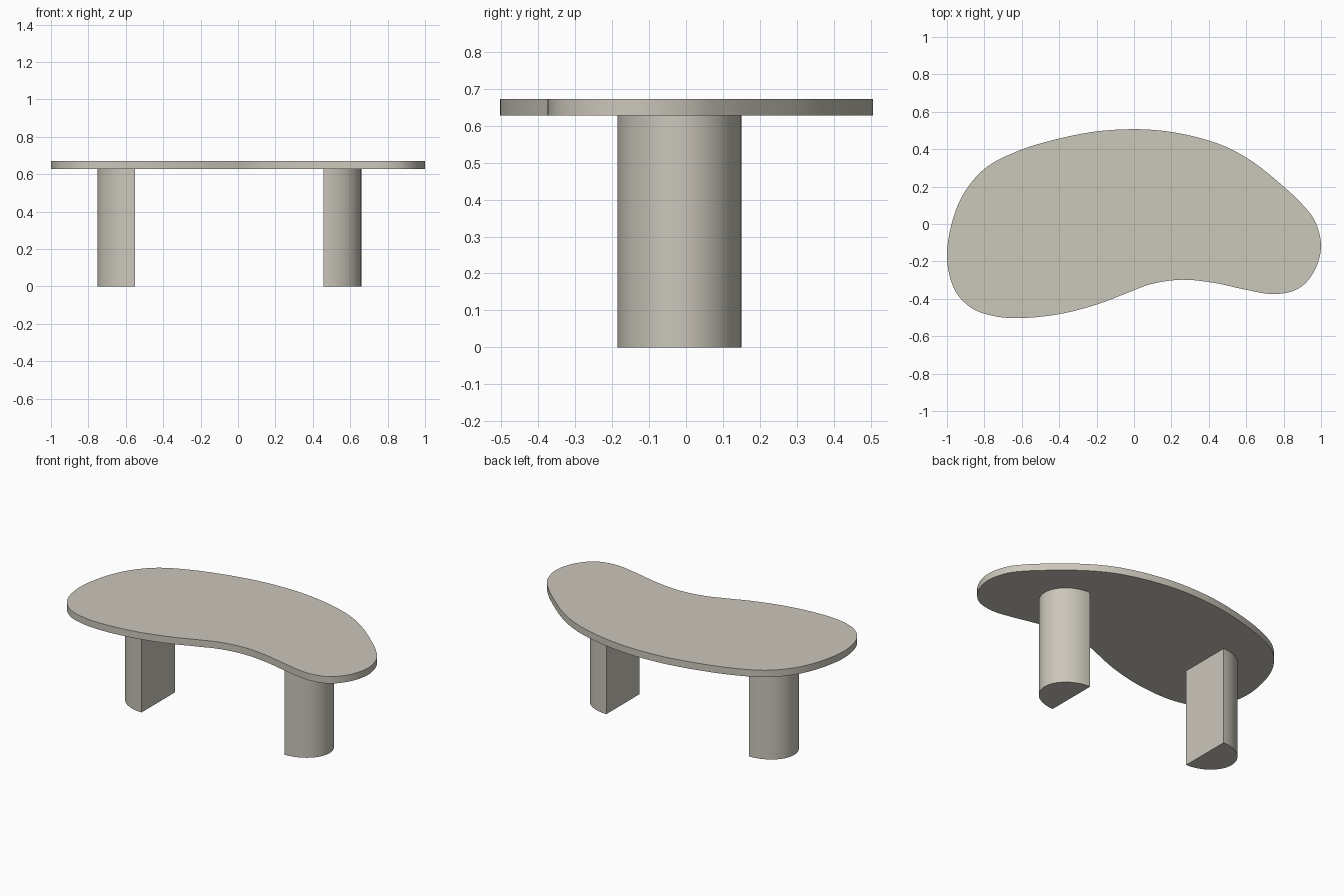
import bpy, bmesh, math
from mathutils import Vector

if "Cube" in bpy.data.objects:
    bpy.data.objects.remove(bpy.data.objects["Cube"])

stone = bpy.data.materials.new("warm grey")
stone.diffuse_color = (0.60, 0.57, 0.50, 1)
stone.use_nodes = True
stone.node_tree.nodes["Principled BSDF"].inputs["Base Color"].default_value = stone.diffuse_color


def extrude_outline(name, pts, z0, z1):
    """Solid slab from a counter-clockwise xy outline."""
    bm = bmesh.new()
    face = bm.faces.new([bm.verts.new((x, y, z0)) for x, y in pts])
    out = bmesh.ops.extrude_face_region(bm, geom=[face])
    for v in out["geom"]:
        if isinstance(v, bmesh.types.BMVert):
            v.co.z = z1
    bmesh.ops.recalc_face_normals(bm, faces=bm.faces)
    mesh = bpy.data.meshes.new(name)
    bm.to_mesh(mesh)
    bm.free()
    mesh.materials.append(stone)
    obj = bpy.data.objects.new(name, mesh)
    bpy.context.collection.objects.link(obj)
    bpy.ops.object.select_all(action='DESELECT')
    obj.select_set(True)
    bpy.context.view_layer.objects.active = obj
    bpy.ops.object.shade_smooth_by_angle(angle=math.radians(35))
    return obj


def smooth_loop(ctrl, steps=6):
    """Closed Catmull-Rom curve through the control points."""
    p = [Vector(c) for c in ctrl]
    n, res = len(p), []
    for i in range(n):
        a, b, c, d = p[i - 1], p[i], p[(i + 1) % n], p[(i + 2) % n]
        for k in range(steps):
            t = k / steps
            res.append(0.5 * (2 * b + (c - a) * t + (2 * a - 5 * b + 4 * c - d) * t * t
                              + (3 * b - a - 3 * c + d) * t ** 3))
    return res


# Kidney-shaped top
outline = [
    (0, .507), (-.2, .495), (-.4, .457), (-.6, .398), (-.78, .31), (-.9, .18),
    (-.97, .02), (-1, -.17), (-.965, -.34), (-.875, -.445), (-.75, -.492),
    (-.6, -.503), (-.4, -.482), (-.2, -.431), (-.03, -.366), (.1, -.319),
    (.26, -.298), (.43, -.315), (.6, -.352), (.75, -.375), (.88, -.345),
    (.965, -.25), (1, -.12), (.97, .01), (.9, .105), (.8, .2), (.65, .322),
    (.5, .409), (.34, .463), (.17, .496)]
extrude_outline("table_top", smooth_loop(outline), 0.628, 0.672)

# Half-oval legs, flat sides facing each other
for name, flat_x, side in (("left_leg", -0.55, -1), ("right_leg", 0.457, 1)):
    pts = []
    for i in range(33):
        a = -math.pi / 2 + math.pi * i / 32
        pts.append((flat_x + side * 0.202 * math.cos(a), -0.018 + 0.168 * math.sin(a)))
    extrude_outline(name, pts, 0, 0.628)
